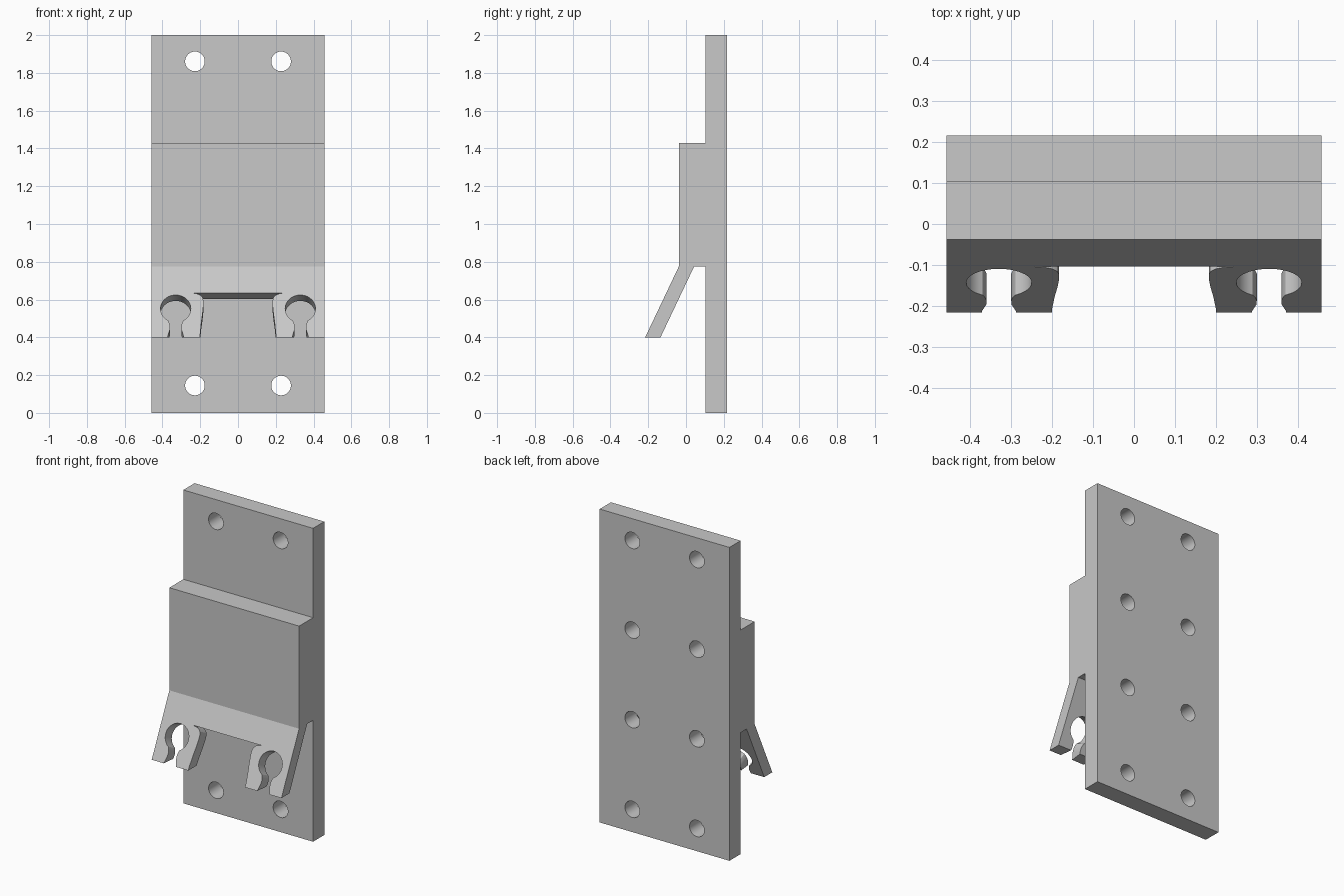
import bpy, bmesh, math
from mathutils import Vector

cube = bpy.data.objects.get("Cube")
if cube:
    bpy.data.objects.remove(cube, do_unlink=True)

grey = bpy.data.materials.new("light grey")
grey.use_nodes = True
colour = (0.58, 0.58, 0.58, 1)
grey.diffuse_color = colour
grey.node_tree.nodes["Principled BSDF"].inputs["Base Color"].default_value = colour


def prism(name, outline, offset):
    """Extrude a closed planar outline along an offset vector."""
    bm = bmesh.new()
    face = bm.faces.new([bm.verts.new(p) for p in outline])
    result = bmesh.ops.extrude_face_region(bm, geom=[face])
    verts = [g for g in result["geom"] if isinstance(g, bmesh.types.BMVert)]
    bmesh.ops.translate(bm, verts=verts, vec=offset)
    bmesh.ops.recalc_face_normals(bm, faces=bm.faces)
    mesh = bpy.data.meshes.new(name)
    bm.to_mesh(mesh)
    bm.free()
    mesh.materials.append(grey)
    ob = bpy.data.objects.new(name, mesh)
    bpy.context.collection.objects.link(ob)
    return ob


# Side profile (y, z): back plate, raised block and sloping flap
HALF = 0.458
BACK, PLATE, BLOCK = 0.216, 0.103, -0.038
BEND, TIP = 0.775, 0.4
LIP = -0.216
profile = [(BACK, 0), (BACK, 2), (PLATE, 2), (PLATE, 1.43), (BLOCK, 1.43),
           (BLOCK, BEND), (LIP, TIP), (LIP + 0.081, TIP), (0.043, BEND),
           (PLATE, BEND), (PLATE, 0)]
body = prism("mounting_bracket", [(-HALF, y, z) for y, z in profile],
             Vector((2 * HALF, 0, 0)))

# Screw holes, drilled from the back through the plate thickness
cutters = []
for x in (-0.228, 0.228):
    for row in range(4):
        z = 0.145 + row * 0.572
        ring = [(x + 0.052 * math.cos(a), 0.3, z + 0.052 * math.sin(a))
                for a in (math.tau * i / 48 for i in range(48))]
        cutters.append(prism("screw_hole_cutter", ring, Vector((0, -0.21, 0))))

# Flap openings are cut square to the flap's front face
slope = Vector((0, LIP - BLOCK, TIP - BEND)).normalized()
inward = Vector((0, -slope.z, slope.y))


def flap_cutter(name, outline):
    points = []
    for x, z in outline:
        y = BLOCK + (BEND - z) / slope.z * -slope.y
        points.append(Vector((x, y, z)) - inward * 0.05)
    return prism(name, points, inward * 0.14)


# Central notch with rounded clip shoulders
side = [(0.2, 0.3), (0.2, 0.42), (0.194, 0.48), (0.187, 0.53), (0.183, 0.57),
        (0.183, 0.595), (0.188, 0.612), (0.2, 0.624), (0.217, 0.631), (0.242, 0.635)]
cutters.append(flap_cutter("notch_cutter",
                           side + [(-x, z) for x, z in reversed(side)]))

# Keyhole clips: round seat, narrow neck, flared mouth
neck = [(0.034, 0.477), (0.03, 0.46), (0.031, 0.44), (0.042, 0.405), (0.042, 0.3)]
arc = []
for i in range(41):
    a = math.radians(-60 + 300 * i / 40)
    arc.append((0.08 * math.cos(a), 0.552 + 0.08 * -slope.z * math.sin(a)))
keyhole = list(reversed(neck)) + arc + [(-x, z) for x, z in neck]
for centre in (-0.33, 0.33):
    cutters.append(flap_cutter("keyhole_cutter",
                               [(centre + x, z) for x, z in keyhole]))

# Apply all cuts, then remove the helpers
bpy.ops.object.select_all(action="DESELECT")
bpy.context.view_layer.objects.active = body
body.select_set(True)
for cutter in cutters:
    cutter.hide_render = True
    mod = body.modifiers.new("cut", "BOOLEAN")
    mod.operation = "DIFFERENCE"
    mod.solver = "EXACT"
    mod.object = cutter
    bpy.ops.object.modifier_apply(modifier=mod.name)
    bpy.data.objects.remove(cutter, do_unlink=True)

bpy.ops.object.shade_smooth_by_angle(angle=math.radians(25))
